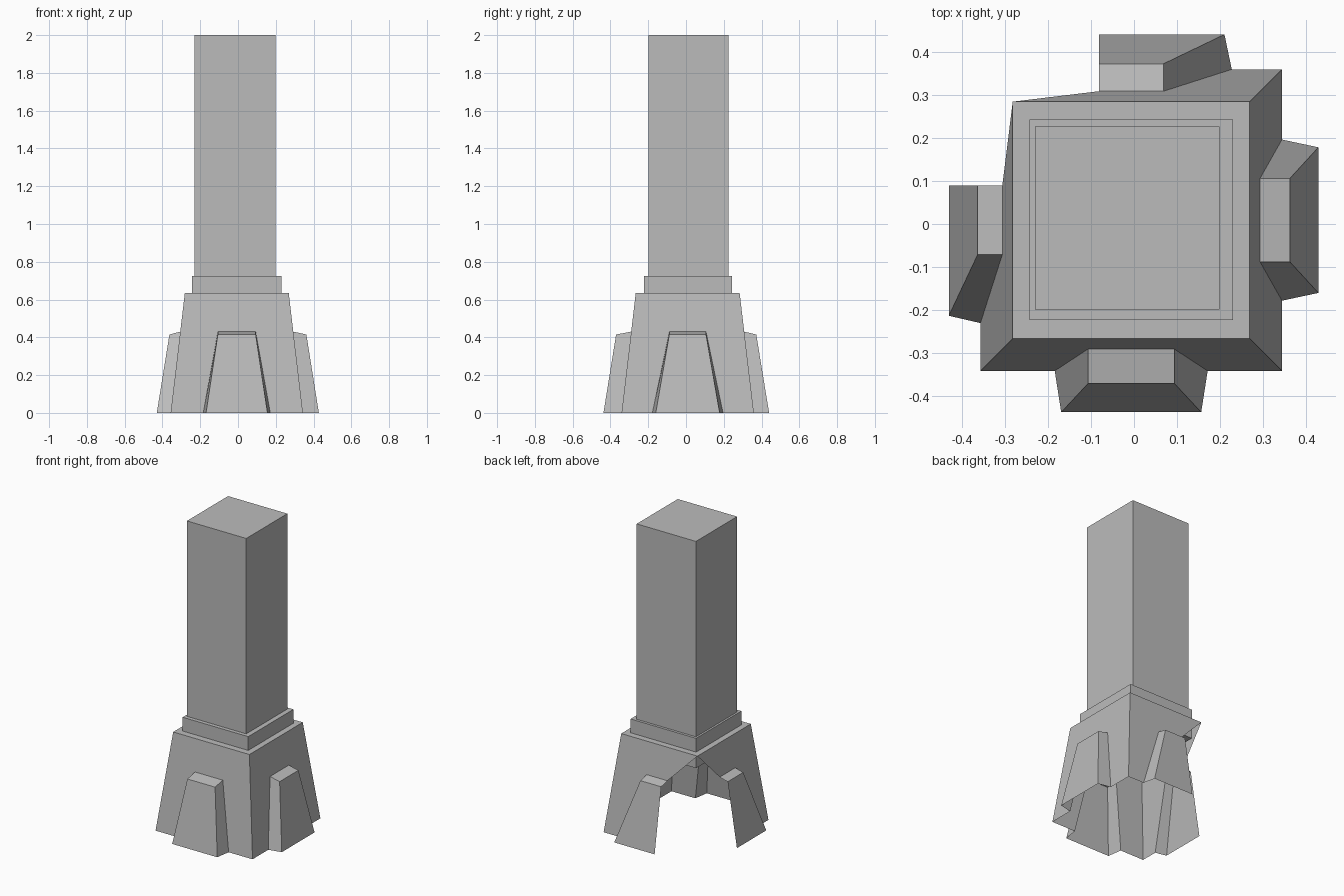
import bpy
import bmesh
from math import pi
from mathutils import Matrix, Vector

if "Cube" in bpy.data.objects:
    bpy.data.objects.remove(bpy.data.objects["Cube"], do_unlink=True)

stone = bpy.data.materials.new("grey_stone")
stone.use_nodes = True
GREY = (0.5, 0.5, 0.5, 1)
stone.diffuse_color = GREY
stone.node_tree.nodes["Principled BSDF"].inputs["Base Color"].default_value = GREY

AXIS = Vector((-0.0065, 0.009, 0))
TOP, FOOT, HEIGHT = 0.275, 0.35, 0.635   # half widths and height of the base
NOTCH, LIP = 0.43, 0.415                 # inner and outer buttress top heights


def finish(name, bm):
    mesh = bpy.data.meshes.new(name)
    bm.to_mesh(mesh)
    bm.free()
    mesh.materials.append(stone)
    obj = bpy.data.objects.new(name, mesh)
    bpy.context.collection.objects.link(obj)
    return obj


def block(name, x0, x1, y0, y1, z0, z1):
    bm = bmesh.new()
    size = Matrix.Diagonal((x1 - x0, y1 - y0, z1 - z0, 1))
    middle = Matrix.Translation(((x0 + x1) / 2, (y0 + y1) / 2, (z0 + z1) / 2))
    bmesh.ops.create_cube(bm, size=1, matrix=middle @ size)
    return finish(name, bm)


def side(name, turn, half, foot, wall, reach, foot_reach, broken=0):
    """One shell wall with a hollow buttress; broken is the missing end (-1 or 1)."""
    bm = bmesh.new()
    rot = Matrix.Rotation(turn * pi / 2, 4, 'Z')

    def face(*points):
        bm.faces.new([bm.verts.new(rot @ Vector((u, -d, z)) + AXIS) for u, d, z in points])

    inner = TOP + (FOOT - TOP) * (1 - NOTCH / HEIGHT)

    def column(s):
        foot_u, wall_u = (half, half) if s == broken else (foot, wall)
        return {"corner": (s * TOP, TOP, HEIGHT), "base": (s * FOOT, FOOT, 0),
                "notch": (s * half, inner, NOTCH), "lip": (s * half, reach, LIP),
                "foot": (s * foot_u, foot_reach, 0), "wall": (s * wall_u, FOOT, 0)}

    a, b = column(-1), column(1)
    face(a["notch"], b["notch"], b["corner"], a["corner"])
    face(a["foot"], b["foot"], b["lip"], a["lip"])
    face(a["lip"], b["lip"], b["notch"], a["notch"])
    for s, c in ((-1, a), (1, b)):
        if s == broken:
            continue
        wall_face = [c["base"], c["wall"], c["notch"], c["corner"]]
        cheek = [c["wall"], c["foot"], c["lip"], c["notch"]]
        for points in (wall_face, cheek):
            face(*(points if s < 0 else points[::-1]))
    bmesh.ops.remove_doubles(bm, verts=bm.verts[:], dist=0.0001)
    return finish(name, bm)


# Tapered hollow base with one corner broken away
side("front_wall", 0, 0.10, 0.1625, 0.1775, 0.379, 0.446)
side("right_wall", 1, 0.097, 0.169, 0.187, 0.3685, 0.4345)
side("back_wall", 2, 0.075, 0.2165, 0.2335, 0.363, 0.431, broken=1)
side("left_wall", 3, 0.08, 0.222, 0.239, 0.3565, 0.4235, broken=-1)

# Flat ledge closing the base
ledge = bmesh.new()
bmesh.ops.create_grid(ledge, x_segments=1, y_segments=1, size=TOP,
                      matrix=Matrix.Translation(AXIS + Vector((0, 0, HEIGHT))))
finish("base_ledge", ledge)

# Collar and plain square shaft
block("collar", -0.243, 0.23, -0.223, 0.243, 0.53, 0.725)
block("shaft", -0.23, 0.198, -0.198, 0.226, 0.6, 2.0)
